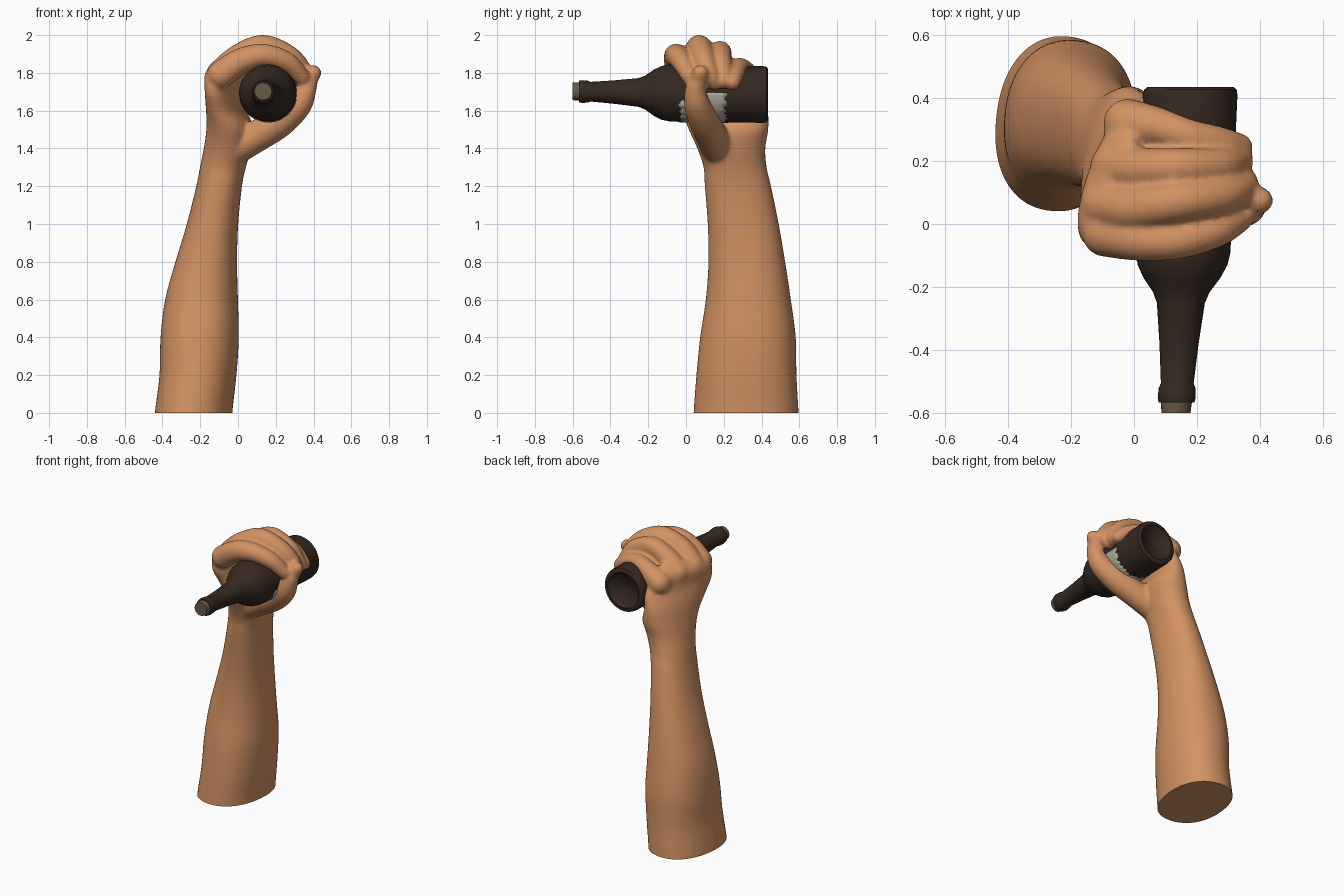
import bpy, bmesh, math, random
from mathutils import Vector

if "Cube" in bpy.data.objects:
    bpy.data.objects.remove(bpy.data.objects["Cube"])

random.seed(4)


def material(name, rgb):
    m = bpy.data.materials.new(name)
    m.diffuse_color = (*rgb, 1)
    m.use_nodes = True
    m.node_tree.nodes["Principled BSDF"].inputs["Base Color"].default_value = m.diffuse_color
    return m


skin = material("skin", (0.65, 0.29, 0.125))
glass = material("dark brown glass", (0.036, 0.022, 0.015))
tan = material("tan mouth", (0.14, 0.1, 0.06))
paper = material("label paper", (0.42, 0.39, 0.33))


def spline(rows, per):
    """Catmull-Rom interpolation of rows of numbers."""
    out = []
    n = len(rows)
    for i in range(n - 1):
        p = [rows[max(0, min(n - 1, i + k))] for k in (-1, 0, 1, 2)]
        for s in range(per):
            t = s / per
            out.append([0.5 * (2 * b + (c - a) * t + (2 * a - 5 * b + 4 * c - d) * t * t
                               + (3 * b - a - 3 * c + d) * t ** 3) for a, b, c, d in zip(*p)])
    out.append(list(rows[-1]))
    return out


def skin_rings(bm, rings, mats=None):
    for k, (a, b) in enumerate(zip(rings, rings[1:])):
        for i in range(len(a)):
            j = (i + 1) % len(a)
            f = bm.faces.new((a[i], a[j], b[j], b[i]))
            f.material_index = mats[k] if mats else 0


def finish(bm, name, mats, angle):
    bmesh.ops.recalc_face_normals(bm, faces=bm.faces)
    me = bpy.data.meshes.new(name)
    bm.to_mesh(me)
    bm.free()
    ob = bpy.data.objects.new(name, me)
    bpy.context.collection.objects.link(ob)
    for m in mats:
        me.materials.append(m)
    bpy.ops.object.select_all(action='DESELECT')
    ob.select_set(True)
    bpy.context.view_layer.objects.active = ob
    bpy.ops.object.shade_smooth_by_angle(angle=math.radians(angle))
    return ob


# Forearm and palm: z, centre x, centre y, half width x, half width y, tilt
ARM = [(-.1, -.235, .315, .205, .28, 6), (0, -.235, .318, .203, .278, 6),
       (.2, -.212, .32, .202, .265, 6), (.4, -.203, .328, .206, .253, 5),
       (.6, -.193, .33, .192, .225, 4), (.8, -.168, .322, .163, .203, 2),
       (1.0, -.135, .303, .136, .188, 0), (1.2, -.1, .275, .121, .175, 0),
       (1.3, -.08, .26, .121, .167, 2), (1.4, -.055, .24, .125, .18, 5),
       (1.5, -.04, .225, .122, .212, 10), (1.6, -.06, .205, .09, .235, 15),
       (1.7, -.06, .17, .077, .25, 20), (1.8, -.075, .14, .07, .2, 20),
       (1.86, -.05, .14, .04, .13, 20)]

# Fingers and thumb: x, y, z, radius
DIGITS = [
    [(-.09, -.03, 1.79, .075), (.02, -.05, 1.865, .068), (.14, -.05, 1.892, .062),
     (.26, -.02, 1.855, .055), (.335, .02, 1.78, .045)],
    [(-.09, .06, 1.79, .08), (0, .05, 1.88, .07), (.13, .07, 1.937, .065),
     (.27, .09, 1.885, .06), (.345, .12, 1.8, .05), (.335, .15, 1.75, .042)],
    [(-.06, .18, 1.78, .08), (.03, .175, 1.86, .068), (.14, .18, 1.908, .062),
     (.27, .185, 1.855, .056), (.335, .2, 1.76, .045)],
    [(-.02, .32, 1.75, .078), (.07, .31, 1.8, .063), (.17, .28, 1.825, .055),
     (.27, .26, 1.795, .05), (.335, .245, 1.75, .042)],
    [(-.02, .17, 1.4, .09), (.09, .14, 1.46, .085), (.22, .1, 1.54, .083),
     (.32, .06, 1.63, .07), (.36, .05, 1.71, .055), (.375, .065, 1.76, .048),
     (.4, .075, 1.8, .042)],
]

bm = bmesh.new()
rings = []
for z, cx, cy, rx, ry, tilt in spline(ARM, 6):
    t = math.radians(tilt)
    ring = []
    for i in range(64):
        a = math.tau * i / 64
        c, s = math.cos(a), math.sin(a)
        u = rx * math.copysign(abs(c) ** 0.9, c)
        v = ry * math.copysign(abs(s) ** 0.9, s)
        ring.append(bm.verts.new((cx + u * math.cos(t) + v * math.sin(t),
                                  cy - u * math.sin(t) + v * math.cos(t), z)))
    rings.append(ring)
skin_rings(bm, rings)
bm.faces.new(rings[0])
bm.faces.new(rings[-1])

# Digits are swept balls, fused with the arm by the remesh
for path in DIGITS:
    for x, y, z, r in spline(path, 9):
        made = bmesh.ops.create_icosphere(bm, subdivisions=3, radius=r)
        bmesh.ops.translate(bm, verts=made["verts"], vec=(x, y, z))
arm = finish(bm, "arm_and_hand", [skin], 60)

mod = arm.modifiers.new("fuse", 'REMESH')
mod.mode = 'VOXEL'
mod.voxel_size = 0.011
mod.use_smooth_shade = True
mod = arm.modifiers.new("soften", 'SMOOTH')
mod.factor = 0.5
mod.iterations = 6
for m in ("fuse", "soften"):
    bpy.ops.object.modifier_apply(modifier=m)

# Flat cut at the base of the forearm
bm = bmesh.new()
bm.from_mesh(arm.data)
bmesh.ops.bisect_plane(bm, geom=bm.verts[:] + bm.edges[:] + bm.faces[:],
                       plane_co=(0, 0, 0), plane_no=(0, 0, 1), clear_inner=True)
edges = [e for e in bm.edges if e.is_boundary]
bmesh.ops.holes_fill(bm, edges=edges, sides=0)
for f in bm.faces:
    f.material_index = 0
bmesh.ops.recalc_face_normals(bm, faces=bm.faces)
bm.to_mesh(arm.data)
bm.free()
bpy.ops.object.shade_smooth_by_angle(angle=math.radians(60))

# Bottle lying along y, mouth towards the front
MOUTH = Vector((.133, -.6, 1.702))
AXIS = Vector((.046, 1.03, -.017)).normalized()


def on_bottle(d, r, a):
    return MOUTH + AXIS * d + Vector((r * math.cos(a), 0, r * math.sin(a)))


PROFILE = [(0, .001), (0, .046), (.034, .049), (.034, .057), (.05, .06), (.08, .058),
           (.095, .052), (.22, .062), (.35, .076), (.385, .09), (.43, .122),
           (.47, .142), (.51, .15), (1.01, .15), (1.027, .147), (1.035, .137),
           (1.035, .12), (1.005, .09), (.99, .001)]
bm = bmesh.new()
rings = [[bm.verts.new(on_bottle(d, r, math.tau * i / 48)) for i in range(48)]
         for d, r in PROFILE]
skin_rings(bm, rings, [1 if k < 2 else 0 for k in range(len(PROFILE))])
finish(bm, "bottle", [glass, tan], 40)

# Torn paper label wrapped around the lower right of the body
bm = bmesh.new()
strips = []
for i in range(41):
    a = math.radians(2 - 4.2 * i)
    lo = .555 + random.uniform(0, .025)
    hi = .825 - random.uniform(0, .03)
    if i < 4:
        lo += .03 * (4 - i)
    strips.append([bm.verts.new(on_bottle(lo + (hi - lo) * k / 6, .1525, a)) for k in range(7)])
for p, q in zip(strips, strips[1:]):
    for k in range(6):
        bm.faces.new((p[k], p[k + 1], q[k + 1], q[k]))
label = finish(bm, "torn_label", [paper], 40)
mod = label.modifiers.new("thickness", 'SOLIDIFY')
mod.thickness = 0.003
mod.offset = 0
